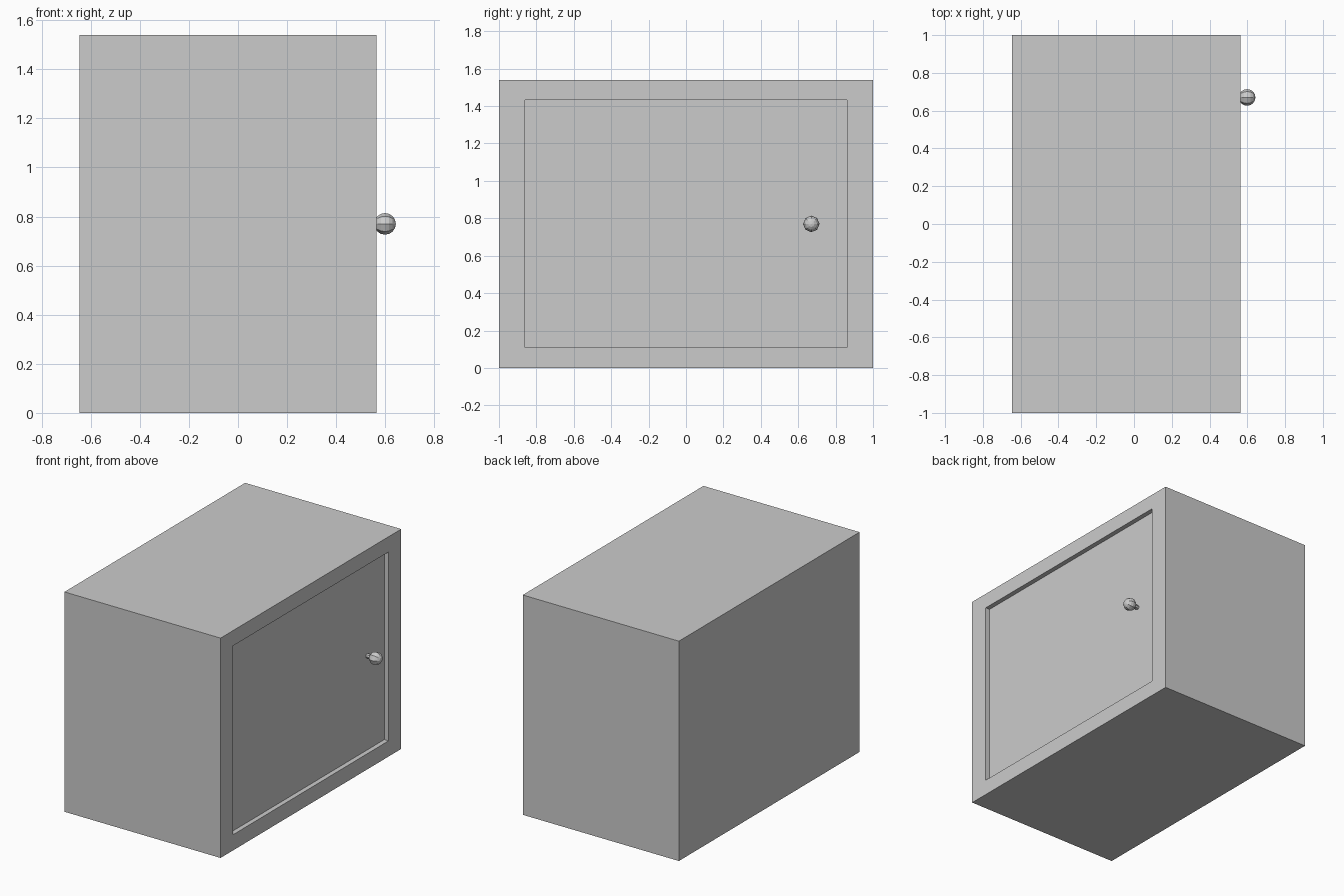
import bpy, bmesh, math
from mathutils import Vector, Matrix

if "Cube" in bpy.data.objects:
    bpy.data.objects.remove(bpy.data.objects["Cube"])

X0, X1, H = -0.645, 0.565, 1.54
DEPTH = 0.033
KNOB = Vector((0.599, 0.67, 0.77))


def add_object(name, bm):
    bmesh.ops.recalc_face_normals(bm, faces=bm.faces)
    mesh = bpy.data.meshes.new(name)
    bm.to_mesh(mesh)
    bm.free()
    obj = bpy.data.objects.new(name, mesh)
    bpy.context.collection.objects.link(obj)
    return obj


# Cabinet body with a recessed door panel on the +x side
bm = bmesh.new()
bmesh.ops.create_cube(bm, size=1)
for v in bm.verts:
    v.co = Vector(((X0 + X1) / 2 + v.co.x * (X1 - X0), v.co.y * 2, H / 2 + v.co.z * H))
bm.normal_update()
door = max(bm.faces, key=lambda f: f.calc_center_median().x)
bmesh.ops.inset_region(bm, faces=[door], thickness=0.1)


def set_panel(x):
    for v in door.verts:
        v.co = (x, math.copysign(0.86, v.co.y), 0.11 if v.co.z < H / 2 else 1.433)


set_panel(X1)
bmesh.ops.inset_region(bm, faces=[door], thickness=0.001)
set_panel(X1 - DEPTH)
add_object("cabinet_body", bm)

# Door knob: profile of stem and low-poly ball spun around the x axis
R = 0.044
SIDES = 8
profile = [(X1 - DEPTH, 0.016)]
profile += [(KNOB.x - R * math.cos(a), R * math.sin(a))
            for a in (math.radians(d) for d in (22, 45, 67.5, 90, 112.5, 135, 157.5))]
bm = bmesh.new()
rings = [[bm.verts.new((x, KNOB.y + r * math.sin(t), KNOB.z + r * math.cos(t)))
          for t in (2 * math.pi * i / SIDES for i in range(SIDES))]
         for x, r in profile]
for a, b in zip(rings, rings[1:]):
    for i in range(SIDES):
        j = (i + 1) % SIDES
        bm.faces.new((a[i], a[j], b[j], b[i]))
tip = bm.verts.new((KNOB.x + R, KNOB.y, KNOB.z))
for i in range(SIDES):
    bm.faces.new((rings[-1][i], rings[-1][(i + 1) % SIDES], tip))
bm.faces.new(rings[0])
add_object("door_knob", bm)
